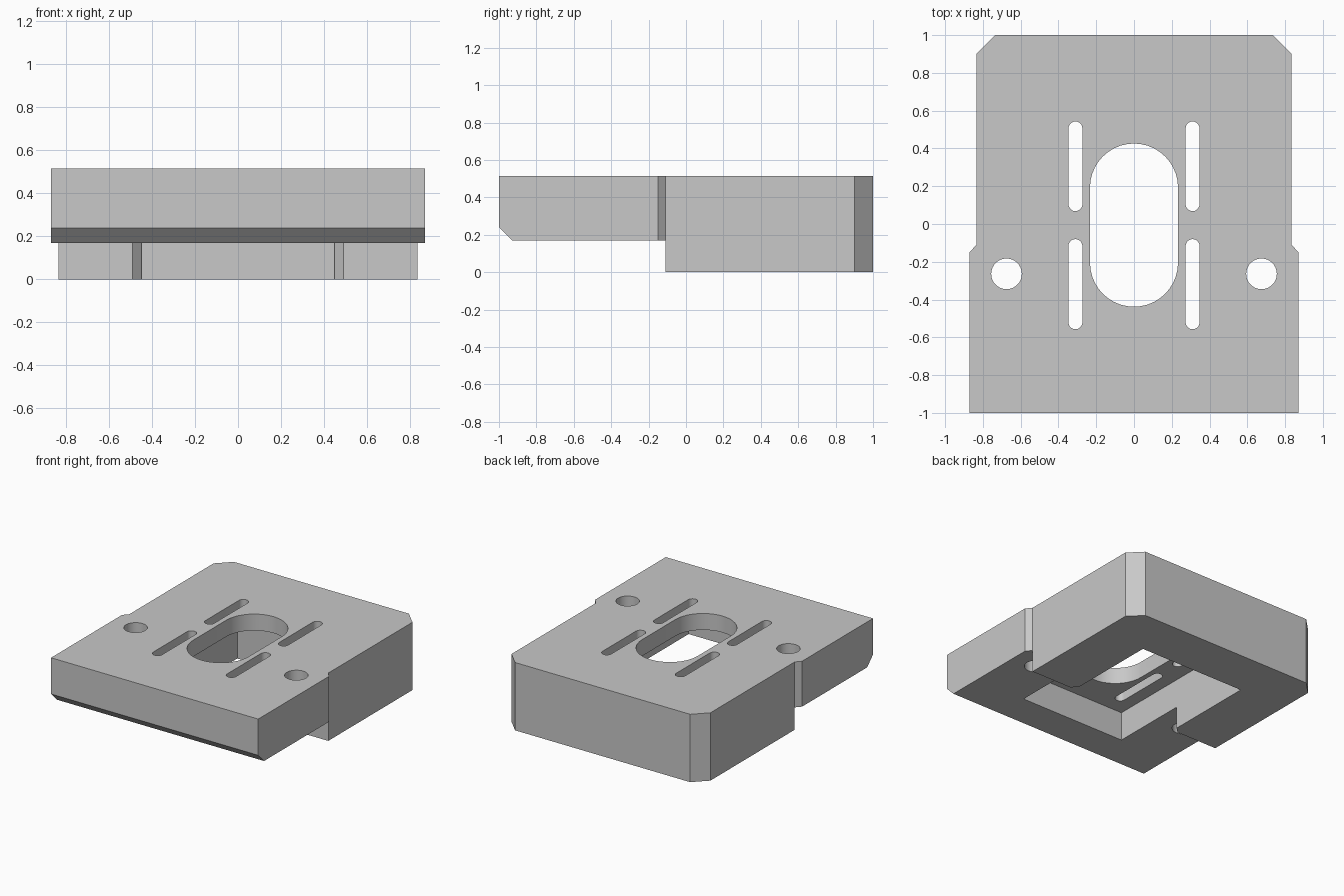
import bpy
import bmesh
from math import sin, cos, pi, radians
from mathutils import Vector

cube = bpy.data.objects.get("Cube")
if cube:
    bpy.data.objects.remove(cube, do_unlink=True)

HEIGHT = 0.515      # full block height
UNDER = 0.17        # underside of the front slab
CEILING = 0.39      # ceiling of the underside pocket
STEP = -0.11        # front face of the deep rear half

grey = bpy.data.materials.new("light_grey")
grey.use_nodes = True
grey.diffuse_color = (0.58, 0.58, 0.58, 1)
grey.node_tree.nodes["Principled BSDF"].inputs["Base Color"].default_value = (0.58, 0.58, 0.58, 1)


def prism(name, outline, start, end, axis="z"):
    """Extrude an outline: (x, y) points along z, or (y, z) points along x."""
    place = (lambda p, t: (p[0], p[1], t)) if axis == "z" else (lambda p, t: (t, p[0], p[1]))
    bm = bmesh.new()
    face = bm.faces.new([bm.verts.new(place(p, start)) for p in outline])
    grown = bmesh.ops.extrude_face_region(bm, geom=[face])
    moved = [v for v in grown["geom"] if isinstance(v, bmesh.types.BMVert)]
    shift = Vector(place((0, 0), end - start))
    bmesh.ops.translate(bm, verts=moved, vec=shift)
    bmesh.ops.recalc_face_normals(bm, faces=bm.faces)
    mesh = bpy.data.meshes.new(name)
    bm.to_mesh(mesh)
    bm.free()
    mesh.materials.append(grey)
    obj = bpy.data.objects.new(name, mesh)
    bpy.context.collection.objects.link(obj)
    return obj


def mirrored(half):
    """Close a right-hand outline with its reflection in x."""
    return half + [(-x, y) for x, y in reversed(half)]


def slot(x, low, high, radius, steps=20):
    """Rounded slot outline along y; a circle when the straight part is nil."""
    ends = [(low + radius, pi), (high - radius, 0)]
    points = []
    for y, turn in ends:
        for i in range(steps + 1):
            a = turn + pi * i / steps
            points.append((x + radius * cos(a), y + radius * sin(a)))
    return points


def hole(x, y, radius, steps=40):
    return [(x + radius * cos(2 * pi * i / steps), y + radius * sin(2 * pi * i / steps))
            for i in range(steps)]


# Block outline with chamfered rear corners and a wider front half
block = prism("mounting_block", mirrored([
    (0.87, -1), (0.87, -0.15), (0.835, STEP), (0.835, 0.9), (0.735, 1)]), 0, HEIGHT)

# Underside: raised front half with a bevelled front edge
cutters = [prism("front_undercut", [
    (-1.1, -0.1), (STEP, -0.1), (STEP, UNDER), (-0.93, UNDER), (-1, 0.24), (-1.1, 0.34)],
    -1.2, 1.2, "x")]

# Underside pocket, and the chamfered mouth between the rear legs
cutters.append(prism("pocket", mirrored([(0.447, -0.67), (0.447, 0.63)]), -0.2, CEILING))
cutters.append(prism("pocket_mouth", mirrored([
    (0.53, -0.15), (0.45, -0.07), (0.40, -0.07), (0.40, -0.15)][:2]), -0.2, UNDER))

# Central opening, four adjusting slots and two bolt holes
cutters.append(prism("central_opening", [
    (x, y) for x, y in slot(0, -0.205 - 0.233, 0.193 + 0.233, 0.233)], -0.2, 0.8))
for side in (-1, 1):
    for low, high in ((0.068, 0.543), (-0.557, -0.08)):
        cutters.append(prism("adjusting_slot", slot(side * 0.31, low, high, 0.037, 10), -0.2, 0.8))
    cutters.append(prism("bolt_hole", hole(side * 0.675, -0.264, 0.081), -0.2, 0.8))

# Cut everything out of the block, then drop the cutters
bpy.ops.object.select_all(action="DESELECT")
block.select_set(True)
bpy.context.view_layer.objects.active = block
for cutter in cutters:
    cutter.hide_render = True
    cut = block.modifiers.new(cutter.name, "BOOLEAN")
    cut.operation = "DIFFERENCE"
    cut.solver = "EXACT"
    cut.object = cutter
    bpy.ops.object.modifier_apply(modifier=cut.name)
    bpy.data.objects.remove(cutter, do_unlink=True)

bpy.ops.object.shade_smooth_by_angle(angle=radians(30))
